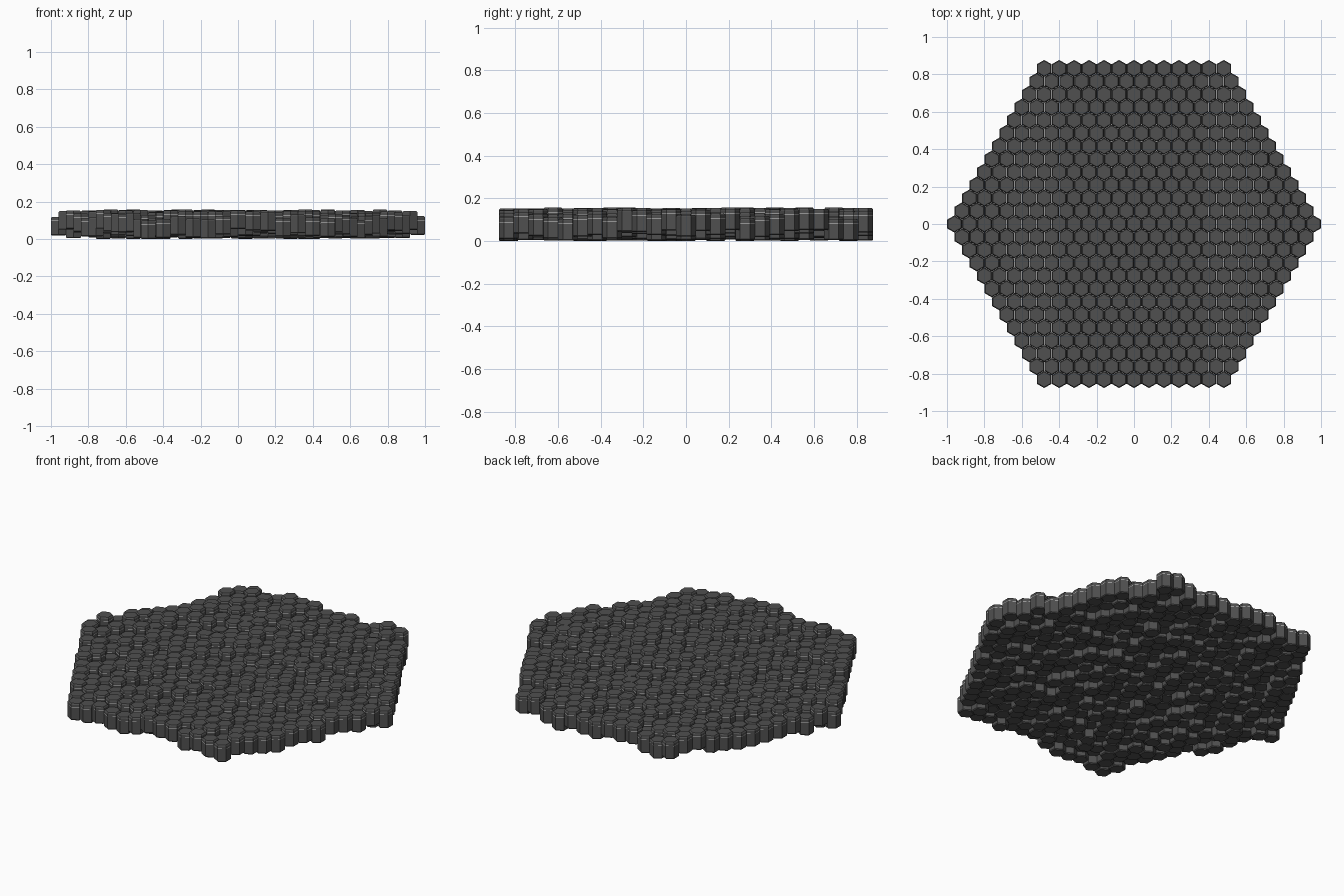
import bpy, bmesh, math, random

cube = bpy.data.objects.get("Cube")
if cube:
    bpy.data.objects.remove(cube, do_unlink=True)


def material(name, rgb):
    mat = bpy.data.materials.new(name)
    mat.use_nodes = True
    mat.diffuse_color = (*rgb, 1)
    mat.node_tree.nodes["Principled BSDF"].inputs["Base Color"].default_value = (*rgb, 1)
    return mat


RINGS = 12                      # tiles from the centre to a corner
PITCH = 2 / (2 * RINGS + 1)     # tile spacing
ROW = PITCH * math.sqrt(3) / 2  # row spacing
RADIUS = PITCH / math.sqrt(3) * 0.99
HEIGHT = 0.1
LIFT = 0.057                    # largest random rise of a tile

# Tile profile: radius factor and height, from the bottom up
PROFILE = [(0.9, 0), (1, 0.005), (1, 0.078), (1, 0.08),
           (1, 0.093), (0.88, HEIGHT)]
STRIP = 2                       # profile band that is the light line


def add_tile(bm, x, y, z):
    """One chamfered hexagonal column with a thin light line under its cap."""
    rings = []
    for scale, height in PROFILE:
        ring = []
        for k in range(6):
            a = math.radians(30 + 60 * k)
            r = RADIUS * scale
            ring.append(bm.verts.new((x + r * math.cos(a), y + r * math.sin(a), z + height)))
        rings.append(ring)
    for band, (low, high) in enumerate(zip(rings, rings[1:])):
        for k in range(6):
            n = (k + 1) % 6
            face = bm.faces.new((low[k], low[n], high[n], high[k]))
            face.material_index = 1 if band == STRIP else 0
    bm.faces.new(rings[-1])
    bm.faces.new(rings[0][::-1])


# Hexagonal field of tiles at uneven heights
random.seed(4)
corner_lift = {(-RINGS, 0): 0.0, (RINGS, RINGS): 0.04,
               (0, 0): 0.018, (0, 2 * RINGS): 0.022}
bm = bmesh.new()
for row in range(-RINGS, RINGS + 1):
    count = 2 * RINGS + 1 - abs(row)
    for i in range(count):
        z = corner_lift.get((row, i), random.uniform(0, LIFT))
        add_tile(bm, (i - (count - 1) / 2) * PITCH, row * ROW, z)

mesh = bpy.data.meshes.new("hexagon_tiles")
bm.to_mesh(mesh)
bm.free()
mesh.materials.append(material("dark grey", (0.08, 0.08, 0.08)))
mesh.materials.append(material("white line", (0.9, 0.9, 0.9)))
tiles = bpy.data.objects.new("hexagon_tiles", mesh)
bpy.context.collection.objects.link(tiles)
